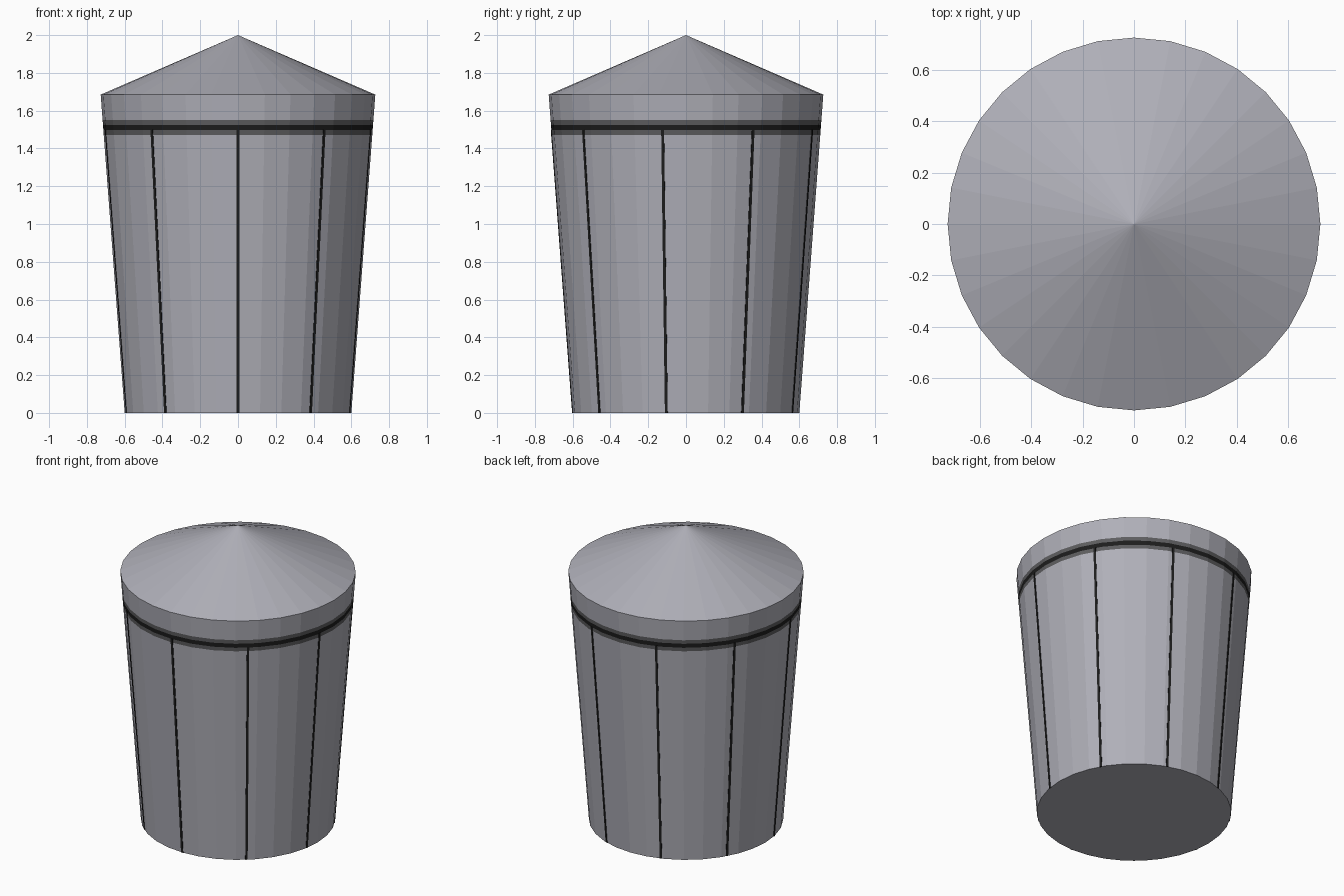
import bpy, bmesh, math

if "Cube" in bpy.data.objects:
    bpy.data.objects.remove(bpy.data.objects["Cube"])

SIDES = 32
STEP = 2 * math.pi / SIDES
R0, R1, H = 0.60, 0.727, 1.685


def material(name, rgb):
    m = bpy.data.materials.new(name)
    m.diffuse_color = (*rgb, 1)
    m.use_nodes = True
    m.node_tree.nodes["Principled BSDF"].inputs["Base Color"].default_value = m.diffuse_color
    return m


grey = material("pale grey", (0.43, 0.43, 0.48))
dark = material("dark grey", (0.11, 0.11, 0.115))
black = material("near black", (0.012, 0.012, 0.012))


def radius(z):
    return R0 + (R1 - R0) * z / H


def finish(bm, name, mats):
    bmesh.ops.recalc_face_normals(bm, faces=bm.faces)
    me = bpy.data.meshes.new(name)
    bm.to_mesh(me)
    bm.free()
    for m in mats:
        me.materials.append(m)
    ob = bpy.data.objects.new(name, me)
    bpy.context.collection.objects.link(ob)
    return ob


# Tapered body with painted band and conical roof
bm = bmesh.new()
levels = [0, 1.472, 1.497, 1.525, 1.55, H]
colours = [0, 1, 2, 1, 0]
rings = [[bm.verts.new((radius(z) * math.cos(i * STEP), radius(z) * math.sin(i * STEP), z))
          for i in range(SIDES)] for z in levels]
apex = bm.verts.new((0, 0, 2.0))
bm.faces.new(rings[0])
for i in range(SIDES):
    j = (i + 1) % SIDES
    for k, c in enumerate(colours):
        f = bm.faces.new((rings[k][i], rings[k][j], rings[k + 1][j], rings[k + 1][i]))
        f.material_index = c
    bm.faces.new((rings[-1][i], rings[-1][j], apex))
finish(bm, "body_and_roof", [grey, dark, black])

# Nine thin vertical seams, starting at the front
bm = bmesh.new()
for n in range(9):
    a = -math.pi / 2 + n * math.radians(40)
    flat = math.cos(STEP / 2) / math.cos(a % STEP - STEP / 2)
    corners = []
    for z in (0, 1.5):
        for depth, side in ((-0.005, -1), (0.003, -1), (0.003, 1), (-0.005, 1)):
            r, w = radius(z) * flat + depth, 0.0075 * side
            corners.append(bm.verts.new((r * math.cos(a) - w * math.sin(a),
                                         r * math.sin(a) + w * math.cos(a), z)))
    lo, hi = corners[:4], corners[4:]
    bm.faces.new(lo)
    bm.faces.new(hi)
    for i in range(4):
        j = (i + 1) % 4
        bm.faces.new((lo[i], lo[j], hi[j], hi[i]))
finish(bm, "wall_seams", [black])
